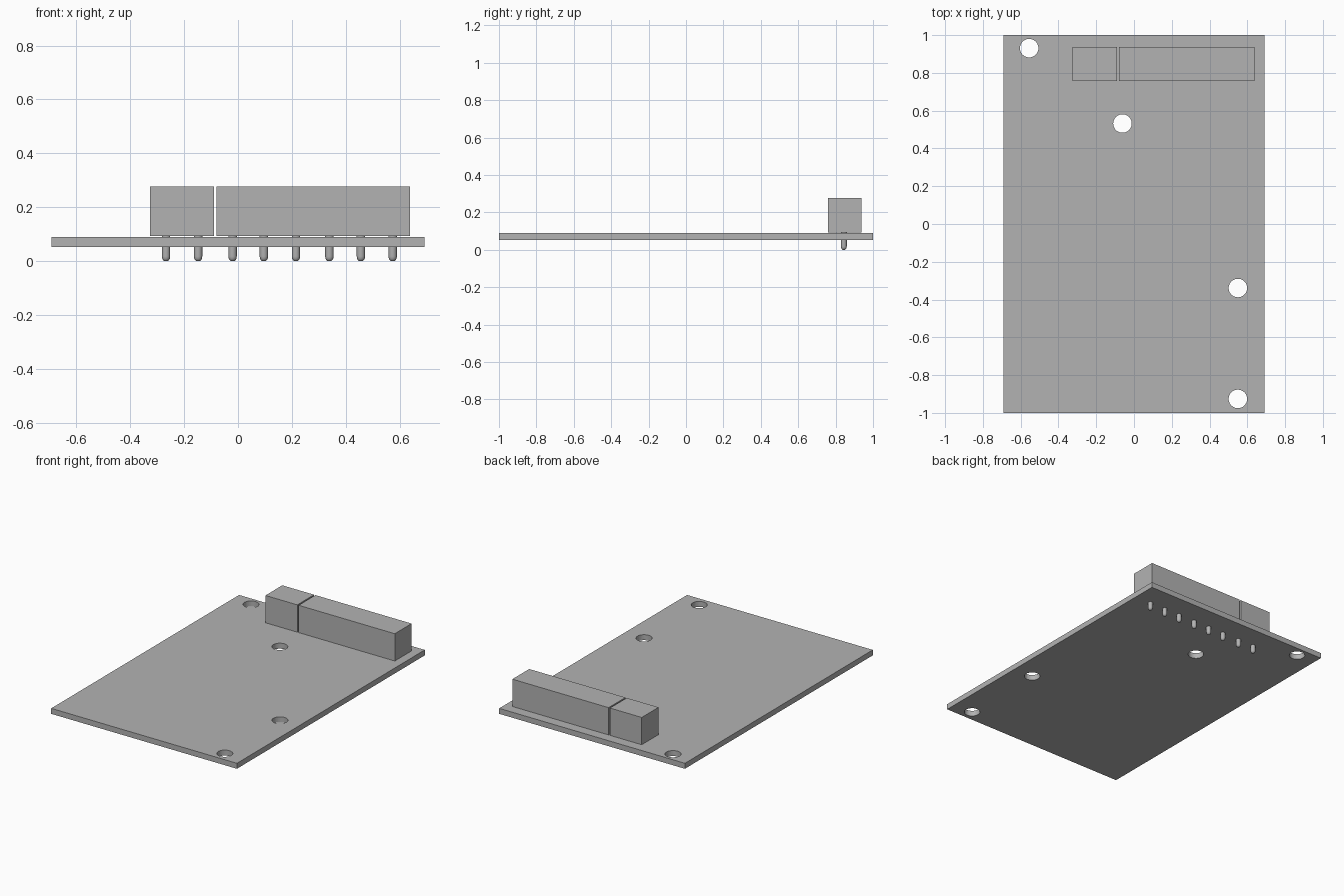
import bpy, bmesh, math
from mathutils import Matrix, Vector

if "Cube" in bpy.data.objects:
    bpy.data.objects.remove(bpy.data.objects["Cube"])

grey = bpy.data.materials.new("plain grey")
grey.diffuse_color = (0.45, 0.45, 0.45, 1)
grey.use_nodes = True
grey.node_tree.nodes["Principled BSDF"].inputs["Base Color"].default_value = grey.diffuse_color


def finish(name, bm):
    bmesh.ops.recalc_face_normals(bm, faces=bm.faces)
    mesh = bpy.data.meshes.new(name)
    bm.to_mesh(mesh)
    bm.free()
    mesh.materials.append(grey)
    ob = bpy.data.objects.new(name, mesh)
    bpy.context.collection.objects.link(ob)
    return ob


def box(name, lo, hi):
    lo, hi = Vector(lo), Vector(hi)
    bm = bmesh.new()
    bmesh.ops.create_cube(bm, size=1, matrix=Matrix.Translation((lo + hi) / 2)
                          @ Matrix.Diagonal((*(hi - lo), 1)))
    return finish(name, bm)


def smooth(ob, angle):
    bpy.ops.object.select_all(action='DESELECT')
    bpy.context.view_layer.objects.active = ob
    ob.select_set(True)
    bpy.ops.object.shade_smooth_by_angle(angle=math.radians(angle))


# Circuit board with four mounting holes
board = box("board", (-0.692, -1, 0.053), (0.692, 1, 0.09))
bm = bmesh.new()
for x, y in [(-0.555, 0.931), (-0.061, 0.532), (0.55, -0.339), (0.55, -0.926)]:
    bmesh.ops.create_cone(bm, cap_ends=True, segments=40, radius1=0.049, radius2=0.049,
                          depth=0.2, matrix=Matrix.Translation((x, y, 0.07)))
cutter = finish("hole_cutter", bm)
cutter.hide_render = True
cutter.hide_set(True)
mod = board.modifiers.new("mounting holes", 'BOOLEAN')
mod.operation = 'DIFFERENCE'
mod.solver = 'EXACT'
mod.object = cutter

# Terminal blocks along the back edge
for i, (x0, x1) in enumerate([(-0.326, -0.089), (-0.079, 0.28), (0.28, 0.638)]):
    box(f"terminal_block_{i + 1}", (x0, 0.758, 0.093), (x1, 0.937, 0.277))

# Solder pins with rounded tips, lathed from a profile of (radius, z)
R = 0.0155
profile = [(0, 0.097), (R, 0.097), (R, 0.018), (0.0145, 0.01), (0.011, 0.004), (0.006, 0), (0, 0)]
for i, x in enumerate([-0.267, -0.148, -0.02, 0.096, 0.215, 0.339, 0.456, 0.574]):
    bm = bmesh.new()
    verts = [bm.verts.new((x + r, 0.844, z)) for r, z in profile]
    edges = [bm.edges.new(pair) for pair in zip(verts, verts[1:])]
    bmesh.ops.spin(bm, geom=verts + edges, cent=(x, 0.844, 0), axis=(0, 0, 1),
                   angle=math.tau, steps=20)
    bmesh.ops.remove_doubles(bm, verts=bm.verts, dist=0.0002)
    smooth(finish(f"pin_{i + 1}", bm), 40)
